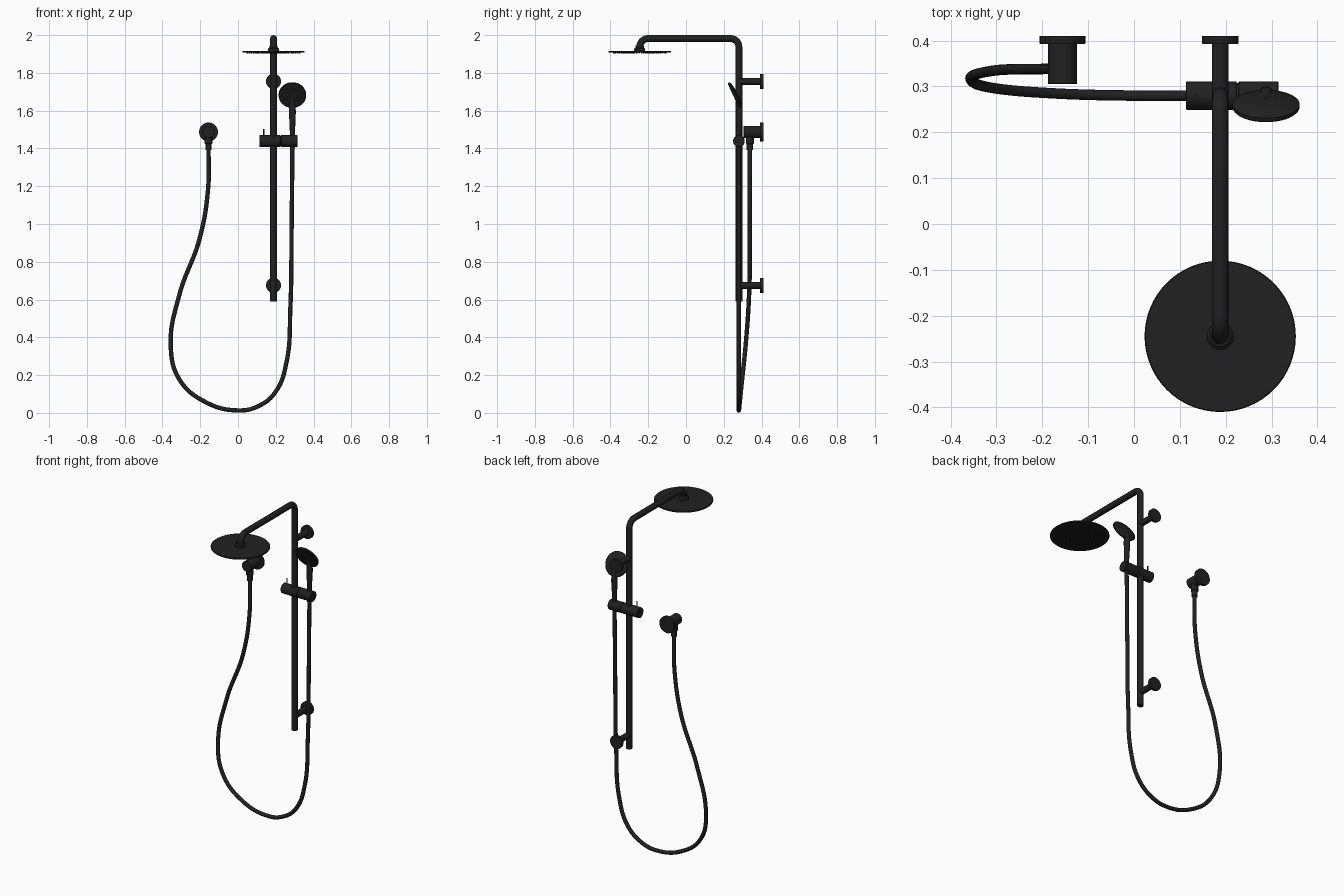
import bpy, bmesh, math
from mathutils import Vector, Matrix

cube = bpy.data.objects.get("Cube")
if cube:
    bpy.data.objects.remove(cube, do_unlink=True)

black = bpy.data.materials.new("matte_black")
black.use_nodes = True
COLOUR = (0.015, 0.015, 0.015, 1)
black.diffuse_color = COLOUR
bsdf = black.node_tree.nodes["Principled BSDF"]
bsdf.inputs["Base Color"].default_value = COLOUR
bsdf.inputs["Roughness"].default_value = 0.5

RAIL_X, RAIL_Y, WALL_Y = 0.188, 0.28, 0.41
HEAD_Y = -0.245
HAND_X = 0.288
OUTLET_X = -0.156


def finish(obj):
    """Assign the material and shade with sharp edges kept."""
    obj.data.materials.clear()
    obj.data.materials.append(black)
    bpy.ops.object.select_all(action="DESELECT")
    obj.select_set(True)
    bpy.context.view_layer.objects.active = obj
    bpy.ops.object.shade_smooth_by_angle(angle=math.radians(35))
    return obj


def lathe(name, profile, origin, axis, sides=32):
    """Spin (radius, distance) pairs around an axis and cap both ends."""
    bm = bmesh.new()
    rings = []
    for r, d in profile:
        rings.append([bm.verts.new((r * math.cos(math.tau * i / sides),
                                    r * math.sin(math.tau * i / sides), d))
                      for i in range(sides)])
    for a, b in zip(rings, rings[1:]):
        for i in range(sides):
            j = (i + 1) % sides
            bm.faces.new((a[i], a[j], b[j], b[i]))
    bm.faces.new(rings[0][::-1])
    bm.faces.new(rings[-1])
    bmesh.ops.recalc_face_normals(bm, faces=bm.faces)
    turn = Vector((0, 0, 1)).rotation_difference(Vector(axis)).to_matrix().to_4x4()
    bm.transform(Matrix.Translation(origin) @ turn)
    mesh = bpy.data.meshes.new(name)
    bm.to_mesh(mesh)
    bm.free()
    obj = bpy.data.objects.new(name, mesh)
    bpy.context.collection.objects.link(obj)
    return finish(obj)


def tube(name, points, radius, smooth=False, radii=None):
    """Sweep a round section along points and convert it to a mesh."""
    curve = bpy.data.curves.new(name, "CURVE")
    curve.dimensions = "3D"
    curve.bevel_depth = radius
    curve.bevel_resolution = 6
    curve.use_fill_caps = True
    curve.resolution_u = 12
    spline = curve.splines.new("BEZIER" if smooth else "POLY")
    pts = spline.bezier_points if smooth else spline.points
    pts.add(len(points) - 1)
    for i, (p, co) in enumerate(zip(pts, points)):
        if smooth:
            p.co = co
            p.handle_left_type = p.handle_right_type = "AUTO"
        else:
            p.co = (*co, 1)
        p.radius = radii[i] if radii else 1
    obj = bpy.data.objects.new(name, curve)
    bpy.context.collection.objects.link(obj)
    bpy.ops.object.select_all(action="DESELECT")
    obj.select_set(True)
    bpy.context.view_layer.objects.active = obj
    bpy.ops.object.convert(target="MESH")
    return finish(bpy.context.view_layer.objects.active)


def arc(cy, cz, r, start, end, steps=10):
    """Points of an arc in the plane of the rail and arm."""
    angles = [math.radians(start + (end - start) * i / steps) for i in range(steps + 1)]
    return [(RAIL_X, cy + r * math.cos(a), cz + r * math.sin(a)) for a in angles]


# Riser rail bending into the overhead arm
ARM_Z, BEND = 1.982, 0.045
tube("riser_rail_and_arm",
     [(RAIL_X, RAIL_Y, 0.59)]
     + arc(RAIL_Y - BEND, ARM_Z - BEND, BEND, 0, 90)
     + arc(HEAD_Y + BEND, ARM_Z - BEND, BEND, 90, 180)
     + [(RAIL_X, HEAD_Y, 1.925)], 0.018)

# Overhead shower head with its swivel collar
lathe("overhead_disc", [(0.163, 0), (0.165, 0.002), (0.165, 0.007), (0.163, 0.009)],
      (RAIL_X, HEAD_Y, 1.908), (0, 0, 1), 64)
lathe("overhead_collar", [(0.029, 0), (0.029, 0.012), (0.022, 0.018), (0.022, 0.03)],
      (RAIL_X, HEAD_Y, 1.916), (0, 0, 1))


# Spray nozzles in concentric rings
def nozzles(name, frame, ring_radii, spacing, size, height):
    bm = bmesh.new()
    for r in ring_radii:
        count = max(1, round(math.tau * r / spacing))
        for i in range(count):
            a = math.tau * i / count
            spot = Matrix.Translation((r * math.cos(a), r * math.sin(a), height / 2))
            bmesh.ops.create_cone(bm, cap_ends=True, segments=8, radius1=size,
                                  radius2=size * 0.7, depth=height, matrix=frame @ spot)
    mesh = bpy.data.meshes.new(name)
    bm.to_mesh(mesh)
    bm.free()
    obj = bpy.data.objects.new(name, mesh)
    bpy.context.collection.objects.link(obj)
    finish(obj)


nozzles("overhead_nozzles",
        Matrix.Translation((RAIL_X, HEAD_Y, 1.908)) @ Matrix.Rotation(math.pi, 4, "X"),
        [0.02 * k for k in range(8)], 0.02, 0.003, 0.005)

# Two wall brackets holding the rail
for label, z in (("upper", 1.755), ("lower", 0.675)):
    lathe(label + "_wall_bracket",
          [(0.018, 0), (0.018, 0.113), (0.039, 0.113), (0.04, 0.115), (0.04, 0.13)],
          (RAIL_X, RAIL_Y, z), (0, 1, 0))

# Sliding holder across the rail, with a seam and a locking pin
SLIDE_Z = 1.439
lathe("slider_holder",
      [(0.029, 0), (0.031, 0.002), (0.031, 0.11), (0.028, 0.111), (0.028, 0.115),
       (0.031, 0.116), (0.031, 0.2), (0.029, 0.202)],
      (0.113, RAIL_Y, SLIDE_Z), (1, 0, 0))
lathe("locking_pin", [(0.004, 0), (0.004, 0.04)], (0.136, RAIL_Y, 1.463), (0, 0, 1), 12)

# Hand shower: tilted disc, spray face and tapered handle
tilt = math.radians(25)
back = Vector((0, math.cos(tilt), math.sin(tilt)))
centre = Vector((HAND_X, 0.259, 1.683))
lathe("hand_shower_head",
      [(0.07, -0.008), (0.073, -0.005), (0.073, 0.003), (0.06, 0.009), (0.03, 0.014)],
      centre, back, 48)
face = Matrix.Translation(centre - back * 0.008) @ \
    Vector((0, 0, 1)).rotation_difference(-back).to_matrix().to_4x4()
nozzles("hand_shower_nozzles", face, [0.012 * k for k in range(6)], 0.014, 0.002, 0.002)
tube("hand_shower_handle",
     [(HAND_X, RAIL_Y, 1.40), (HAND_X, RAIL_Y, 1.48), (HAND_X, 0.282, 1.59),
      (HAND_X, 0.28, 1.635), (HAND_X, 0.267, 1.68)],
     0.018, True, [0.72, 0.75, 1, 0.95, 0.55])

# Wall outlet with its downward elbow
OUTLET_Z, ELBOW_Y = 1.487, 0.338
lathe("wall_outlet",
      [(0.031, 0), (0.032, 0.001), (0.032, 0.088), (0.049, 0.088), (0.05, 0.09), (0.05, 0.105)],
      (OUTLET_X, WALL_Y - 0.105, OUTLET_Z), (0, 1, 0))
lathe("outlet_elbow", [(0.021, 0), (0.021, 0.04), (0.017, 0.043), (0.017, 0.075)],
      (OUTLET_X, ELBOW_Y, OUTLET_Z - 0.02), (0, 0, -1))

# Flexible hose looping from the outlet to the hand shower
tube("hose", [
    (OUTLET_X, ELBOW_Y, 1.42), (-0.159, ELBOW_Y, 1.18), (-0.204, ELBOW_Y, 0.92),
    (-0.31, 0.334, 0.627), (-0.356, 0.315, 0.35), (-0.31, 0.297, 0.177),
    (-0.177, 0.285, 0.06), (0, RAIL_Y, 0.013), (0.11, RAIL_Y, 0.037),
    (0.2, RAIL_Y, 0.113), (0.257, RAIL_Y, 0.27), (0.277, RAIL_Y, 0.55),
    (0.284, RAIL_Y, 1.0), (HAND_X, RAIL_Y, 1.41)], 0.0115, True)
